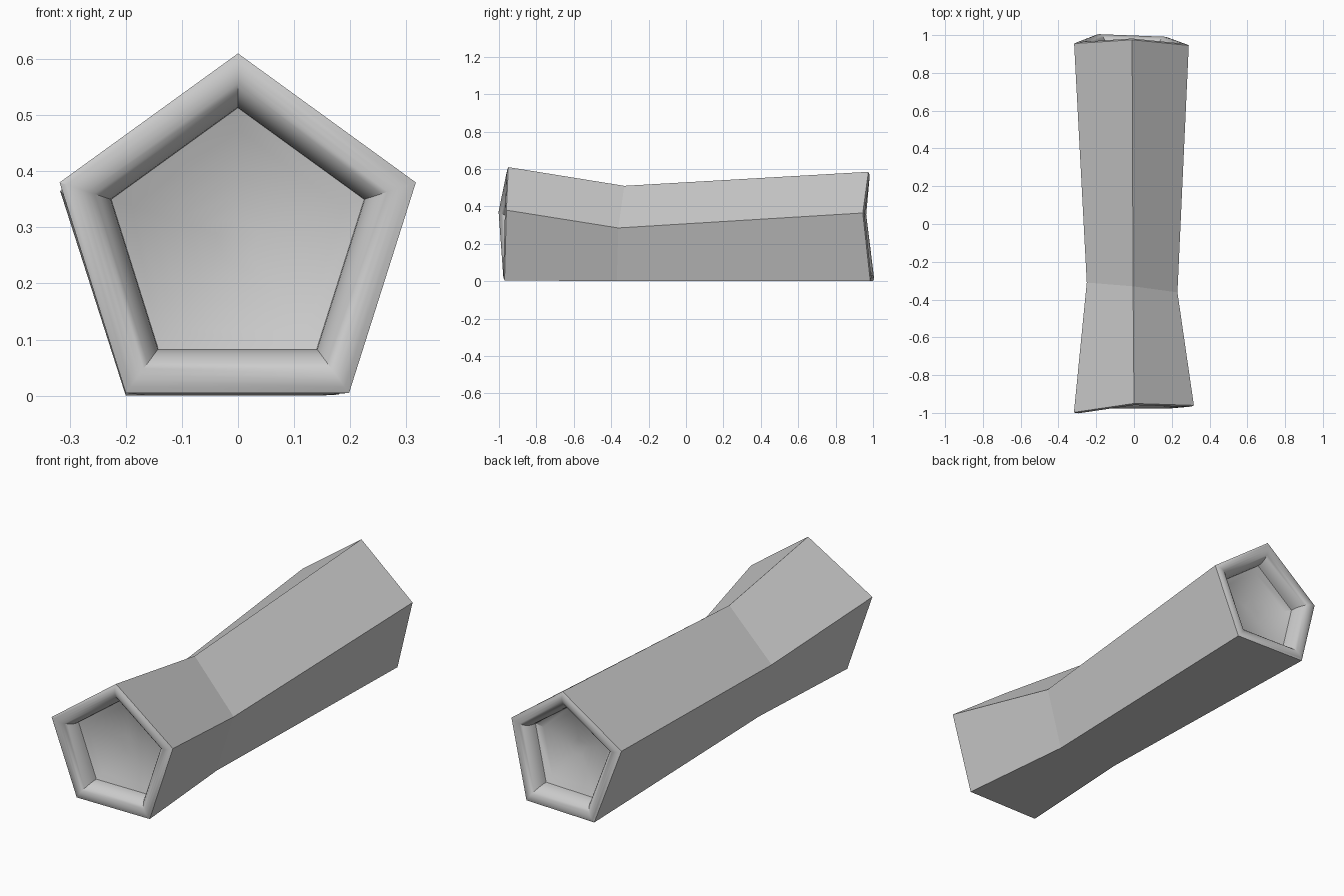
import bpy, bmesh, math
from mathutils import Vector

old = bpy.data.objects.get("Cube")
if old:
    bpy.data.objects.remove(old, do_unlink=True)

mat = bpy.data.materials.new("plain grey")
mat.use_nodes = True
GREY = (0.6, 0.6, 0.6, 1)
mat.diffuse_color = GREY
mat.node_tree.nodes["Principled BSDF"].inputs["Base Color"].default_value = GREY

# Pentagon sections: top, right, lower right, lower left, left
FRONT = [(0, -.95, .61), (.317, -.96, .38), (.198, -.97, .005), (-.2, -.97, .005), (-.318, -.997, .38)]
WAIST = [(-.005, -.33, .51), (.23, -.362, .285), (.143, -.37, 0), (-.16, -.34, 0), (-.25, -.31, .29)]
BACK = [(-.01, .975, .585), (.29, .945, .365), (.18, .985, .002), (-.2, 1, 0), (-.317, .955, .365)]

LIP_WIDTH, LIP_DEPTH, DISH_DEPTH = .29, .07, .05
LIP_STEPS, DISH_STEPS = 10, 6


def bridge(bm, a, b, smooth=False):
    for i in range(len(a)):
        j = (i + 1) % len(a)
        bm.faces.new((a[i], a[j], b[j], b[i])).smooth = smooth


def end_cap(bm, ring, inward):
    """Rounded lip rolling into a shallow dish."""
    centre = sum((v.co for v in ring), Vector()) / len(ring)
    corners = [v.co.copy() for v in ring]

    def section(scale, depth):
        return [bm.verts.new(centre + (c - centre) * scale + Vector((0, inward * depth, 0)))
                for c in corners]

    start, last = math.radians(-25), ring
    for n in range(1, LIP_STEPS + 1):
        a = start + (math.pi / 2 - start) * n / LIP_STEPS
        u = (math.sin(a) - math.sin(start)) / (1 - math.sin(start))
        d = 1 - math.cos(a) / math.cos(start)
        new = section(1 - LIP_WIDTH * u, LIP_DEPTH * d)
        bridge(bm, last, new, True)
        last = new
    for n in range(1, DISH_STEPS):
        s = 1 - n / DISH_STEPS
        new = section((1 - LIP_WIDTH) * s, LIP_DEPTH + DISH_DEPTH * (1 - s * s))
        bridge(bm, last, new, True)
        last = new
    tip = bm.verts.new(centre + Vector((0, inward * (LIP_DEPTH + DISH_DEPTH), 0)))
    for i in range(len(last)):
        bm.faces.new((last[i], last[(i + 1) % len(last)], tip)).smooth = True


# Waisted five-sided column with a dished end at each side
bm = bmesh.new()
front, waist, back = [[bm.verts.new(p) for p in s] for s in (FRONT, WAIST, BACK)]
bridge(bm, front, waist)
bridge(bm, waist, back)
side_count = len(bm.faces)
end_cap(bm, front, 1)
end_cap(bm, back, -1)
bmesh.ops.recalc_face_normals(bm, faces=bm.faces)

mesh = bpy.data.meshes.new("pentagonal_column")
bm.to_mesh(mesh)
bm.free()
mesh.materials.append(mat)
column = bpy.data.objects.new("pentagonal_column", mesh)
bpy.context.collection.objects.link(column)

# Smooth lips and dishes, flat side panels
bpy.ops.object.select_all(action='DESELECT')
column.select_set(True)
bpy.context.view_layer.objects.active = column
bpy.ops.object.shade_smooth_by_angle(angle=math.radians(35))
for poly in mesh.polygons[:side_count]:
    poly.use_smooth = False
